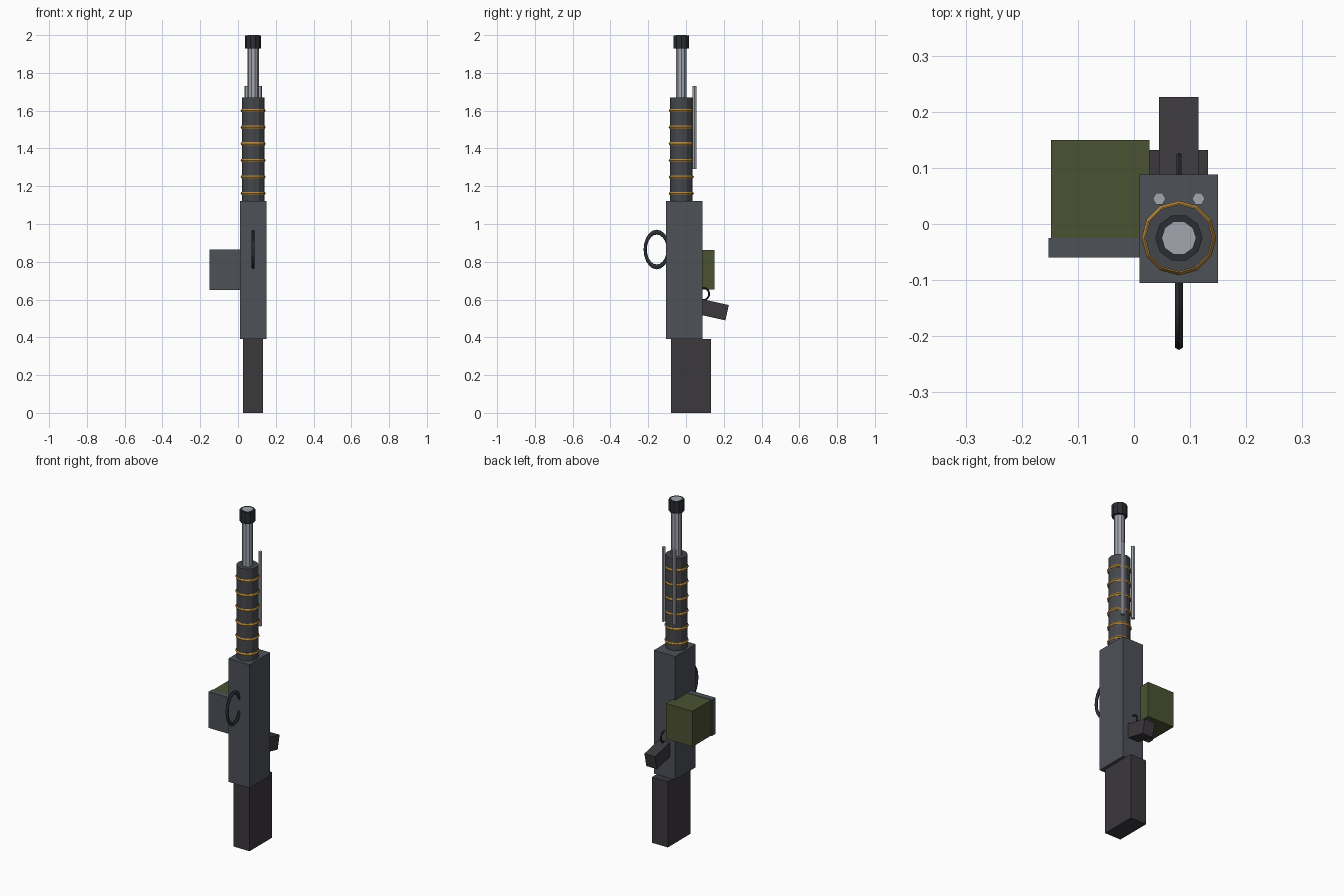
import bpy, math
from mathutils import Matrix, Vector

if "Cube" in bpy.data.objects:
    bpy.data.objects.remove(bpy.data.objects["Cube"])


def material(name, rgb):
    m = bpy.data.materials.new(name)
    m.diffuse_color = (*rgb, 1)
    m.use_nodes = True
    m.node_tree.nodes["Principled BSDF"].inputs["Base Color"].default_value = m.diffuse_color
    return m


GUNMETAL = material("gunmetal", (0.075, 0.082, 0.097))
JACKET = material("jacket_grey", (0.06, 0.062, 0.07))
DARK = material("dark_polymer", (0.045, 0.04, 0.046))
BLACK = material("black_steel", (0.025, 0.027, 0.033))
STEEL = material("bright_steel", (0.36, 0.38, 0.43))
BRASS = material("brass", (0.45, 0.24, 0.045))
OLIVE = material("olive", (0.07, 0.085, 0.032))

AX, AY = 0.08, -0.025  # bore axis


def finish(name, mat):
    o = bpy.context.object
    o.name = name
    o.data.materials.append(mat)
    return o


def box(name, lo, hi, mat):
    lo, hi = Vector(lo), Vector(hi)
    bpy.ops.mesh.primitive_cube_add(size=1)
    o = finish(name, mat)
    o.data.transform(Matrix.Translation((lo + hi) / 2) @ Matrix.Diagonal((*(hi - lo), 1)))
    return o


def tube(name, x, y, z0, z1, r, sides, mat):
    bpy.ops.mesh.primitive_cylinder_add(vertices=sides, radius=r, depth=z1 - z0,
                                        location=(x, y, (z0 + z1) / 2),
                                        rotation=(0, 0, math.pi / 2))
    return finish(name, mat)


def ring(name, loc, major, minor, segs, mat, upright=False, stretch=1.0):
    bpy.ops.mesh.primitive_torus_add(major_radius=major, minor_radius=minor,
                                     major_segments=segs, minor_segments=6, location=loc)
    o = finish(name, mat)
    if upright:  # turn into the yz plane and stretch along z
        o.data.transform(Matrix.Diagonal((1, 1, stretch, 1)) @ Matrix.Rotation(math.pi / 2, 4, 'Y'))
    return o


# Stock and receiver
box("stock", (0.027, -0.08, 0), (0.132, 0.132, 0.39), DARK)
box("receiver", (0.01, -0.105, 0.39), (0.15, 0.088, 1.123), GUNMETAL)

# Barrel assembly
tube("barrel_jacket", AX, AY, 1.12, 1.67, 0.06, 12, JACKET)
tube("barrel", AX, AY, 1.6, 2.0, 0.03, 10, STEEL)
tube("muzzle_collar", AX, AY, 1.93, 1.999, 0.042, 10, BLACK)
for i in range(6):
    ring(f"jacket_band_{i + 1}", (AX, AY, 1.162 + i * 0.0876), 0.057, 0.0095, 12, BRASS)

# Folded bipod rods
for side, name in ((-1, "left_bipod_rod"), (1, "right_bipod_rod")):
    tube(name, AX + side * 0.035, 0.045, 1.29, 1.73, 0.0115, 6, STEEL)

# Carry handle
handle = ring("carry_handle", (AX, -0.155, 0.865), 0.061, 0.0085, 20, BLACK, True, 1.51)
bpy.ops.object.shade_smooth_by_angle(angle=math.radians(62))

# Ammunition box and feed tray
box("feed_tray", (-0.152, -0.06, 0.65), (0.03, -0.025, 0.865), GUNMETAL)
box("ammo_box", (-0.148, -0.025, 0.652), (0.028, 0.15, 0.863), OLIVE)

# Pistol grip, tilted down, and trigger guard
grip = box("pistol_grip", (-0.035, -0.1, -0.0415), (0.035, 0.1, 0.0415), DARK)
grip.location = (AX, 0.12, 0.552)
grip.rotation_euler = (math.radians(-12.5), 0, 0)
ring("trigger_guard", (AX, 0.09, 0.63), 0.033, 0.005, 14, BLACK, True)
